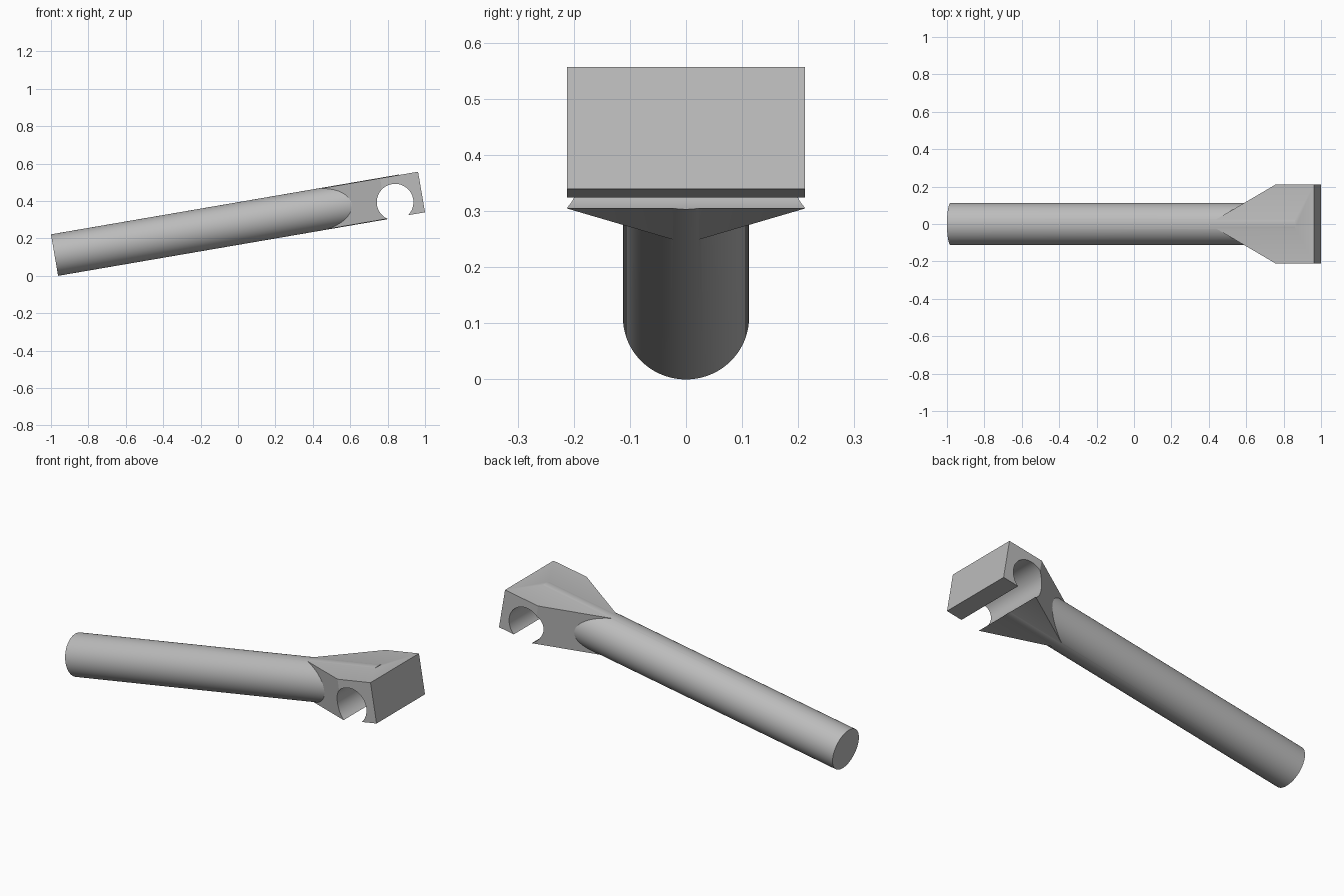
import bpy, bmesh, math
from mathutils import Matrix, Vector

cube = bpy.data.objects.get("Cube")
if cube:
    bpy.data.objects.remove(cube, do_unlink=True)

TILT = math.radians(9.75)
TUBE_R = 0.1125      # rod radius, slightly proud of the block
BLOCK_T = 0.11       # half thickness of the block
LENGTH = 1.991
HALF_W = 0.2125

grey = bpy.data.materials.new("plain grey")
grey.use_nodes = True
colour = (0.5, 0.5, 0.5, 1)
grey.diffuse_color = colour
grey.node_tree.nodes["Principled BSDF"].inputs["Base Color"].default_value = colour

# Everything is built along x, then tilted up with its lower end on the ground
place = Matrix.Translation((-1 + TUBE_R * math.sin(TILT), 0, TUBE_R * math.cos(TILT))) \
    @ Matrix.Rotation(-TILT, 4, 'Y')


def make_object(name, bm):
    bmesh.ops.recalc_face_normals(bm, faces=bm.faces)
    mesh = bpy.data.meshes.new(name)
    bm.to_mesh(mesh)
    bm.free()
    mesh.materials.append(grey)
    obj = bpy.data.objects.new(name, mesh)
    bpy.context.collection.objects.link(obj)
    obj.matrix_world = place
    return obj


def cylinder(name, radius, length, centre, axis, sides):
    bm = bmesh.new()
    turn = Vector((0, 0, 1)).rotation_difference(Vector(axis)).to_matrix().to_4x4()
    bmesh.ops.create_cone(bm, cap_ends=True, segments=sides, radius1=radius,
                          radius2=radius, depth=length,
                          matrix=Matrix.Translation(centre) @ turn)
    return make_object(name, bm)


def combine(target, other, operation):
    mod = target.modifiers.new(operation.title(), 'BOOLEAN')
    mod.operation = operation
    mod.solver = 'EXACT'
    mod.object = other
    bpy.context.view_layer.objects.active = target
    bpy.ops.object.modifier_apply(modifier=mod.name)
    bpy.data.objects.remove(other, do_unlink=True)


# Clip block: flared outline extruded through its thickness
half = [(1.43, 0.0075), (1.785, HALF_W), (LENGTH, HALF_W)]
outline = half + [(x, -y) for x, y in reversed(half)]
bm = bmesh.new()
base = bm.faces.new([bm.verts.new((x, y, -BLOCK_T)) for x, y in outline])
top = bmesh.ops.extrude_face_region(bm, geom=[base])["geom"]
bmesh.ops.translate(bm, vec=(0, 0, 2 * BLOCK_T),
                    verts=[v for v in top if isinstance(v, bmesh.types.BMVert)])
block = make_object("clip_block", bm)

# Rod running into the block, and the cross hole that opens underneath
rod = cylinder("handle_rod", TUBE_R, 1.888, (0.944, 0, 0), (1, 0, 0), 96)
hole = cylinder("hole_cutter", 0.098, 1.0, (1.8425, 0, -0.0296), (0, 1, 0), 96)
hole.hide_render = True

combine(rod, block, 'UNION')
combine(rod, hole, 'DIFFERENCE')
rod.name = "handle_with_clip"

bpy.ops.object.select_all(action='DESELECT')
rod.select_set(True)
bpy.context.view_layer.objects.active = rod
bpy.ops.object.shade_smooth_by_angle(angle=math.radians(20))
